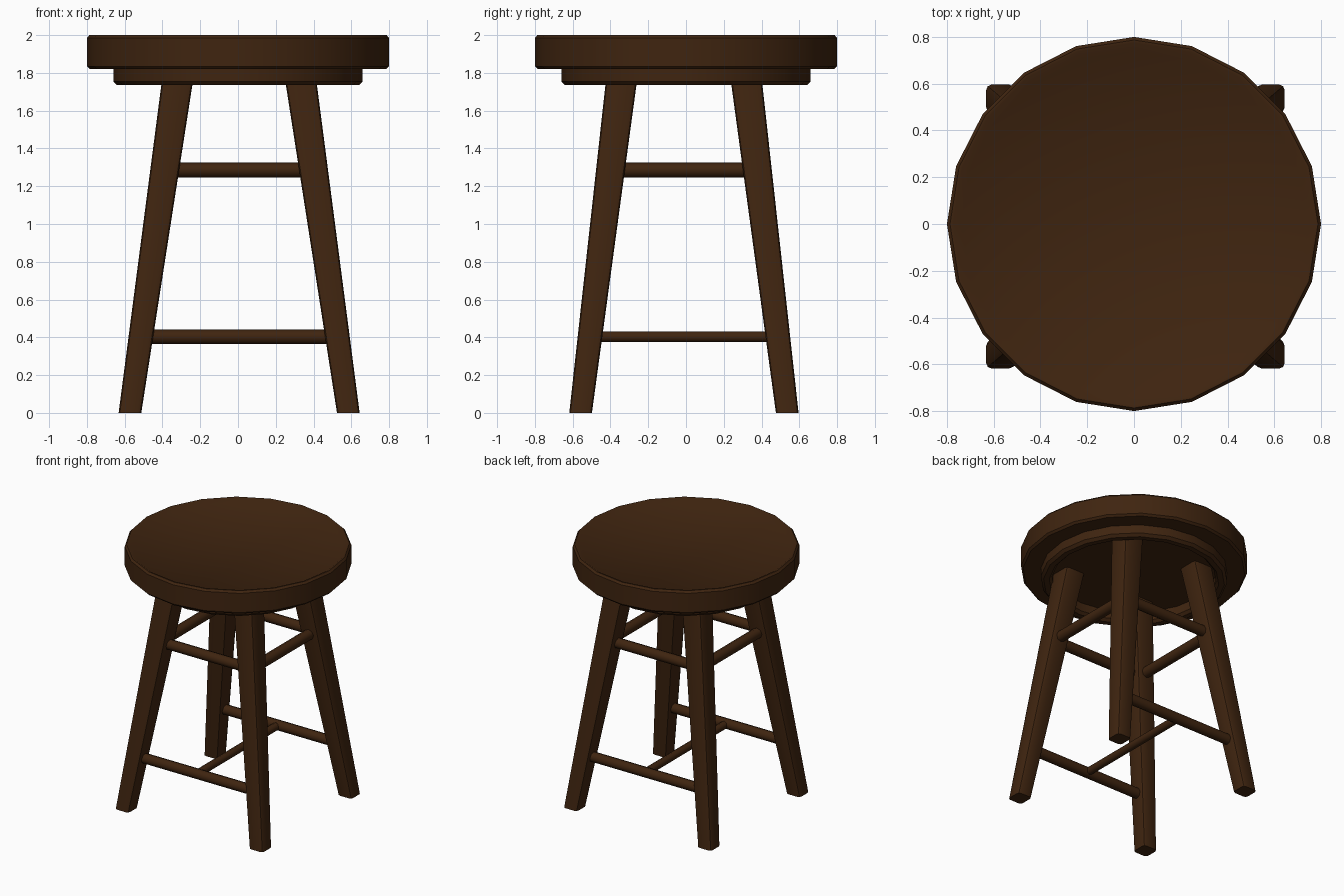
import bpy, bmesh, math
from mathutils import Vector

cube = bpy.data.objects.get("Cube")
if cube:
    bpy.data.objects.remove(cube, do_unlink=True)

wood = bpy.data.materials.new("dark_brown_wood")
wood.use_nodes = True
colour = (0.05, 0.018, 0.005, 1)
wood.diffuse_color = colour
wood.node_tree.nodes["Principled BSDF"].inputs["Base Color"].default_value = colour


def finish(name, bm, angle=30):
    """Turn a bmesh into a smooth-shaded wooden object."""
    bmesh.ops.recalc_face_normals(bm, faces=bm.faces)
    mesh = bpy.data.meshes.new(name)
    bm.to_mesh(mesh)
    bm.free()
    mesh.materials.append(wood)
    ob = bpy.data.objects.new(name, mesh)
    bpy.context.collection.objects.link(ob)
    bpy.ops.object.select_all(action='DESELECT')
    ob.select_set(True)
    bpy.context.view_layer.objects.active = ob
    bpy.ops.object.shade_smooth_by_angle(angle=math.radians(angle))
    return ob


def lathe(name, profile, closed=False, sides=20):
    """Spin an (r, z) profile round the z axis."""
    bm = bmesh.new()
    verts = [bm.verts.new((r, 0, z)) for r, z in profile]
    pairs = list(zip(verts, verts[1:] + verts[:1]))
    edges = [bm.edges.new(p) for p in (pairs if closed else pairs[:-1])]
    bmesh.ops.spin(bm, geom=verts + edges, axis=(0, 0, 1), cent=(0, 0, 0),
                   angle=math.tau, steps=sides, use_merge=True)
    bmesh.ops.remove_doubles(bm, verts=bm.verts, dist=0.0005)
    return finish(name, bm, 40)


# Round seat with a raised lip, and the hollow apron ring under it
lathe("seat", [(0, 1.82), (0.785, 1.82), (0.8, 1.835), (0.8, 1.985),
               (0.787, 2.0), (0.775, 2.0), (0.74, 1.978), (0, 1.978)])
lathe("apron_ring", [(0.66, 1.83), (0.66, 1.755), (0.64, 1.735),
                     (0.6, 1.735), (0.58, 1.755), (0.58, 1.83)], closed=True)

# Splayed, tapered legs
OFFSET = Vector((0.006, -0.011, 0))
LEG_TOP = 1.825


def leg_centre(sx, sy, z):
    return OFFSET + Vector((sx * (0.578 - 0.143 * z), sy * (0.547 - 0.123 * z), z))


def leg(name, sx, sy):
    bm = bmesh.new()
    bmesh.ops.create_cube(bm, size=2)
    for v in bm.verts:
        z = LEG_TOP if v.co.z > 0 else 0
        half = 0.06 + 0.0128 * z
        v.co = leg_centre(sx, sy, z) + Vector((v.co.x * half, v.co.y * half, 0))
    long_edges = [e for e in bm.edges if abs(e.verts[0].co.z - e.verts[1].co.z) > 1]
    bmesh.ops.bevel(bm, geom=long_edges, offset=0.022, segments=2,
                    profile=0.5, affect='EDGES')
    finish(name, bm)


def rung(name, a, b, radius):
    """Round bar between two points."""
    bm = bmesh.new()
    bmesh.ops.create_cone(bm, cap_ends=True, segments=8, radius1=radius,
                          radius2=radius, depth=(b - a).length)
    turn = (b - a).to_track_quat('Z', 'Y')
    for v in bm.verts:
        v.co = turn @ v.co + (a + b) / 2
    finish(name, bm, 50)


corners = {"front_right": (-1, -1), "front_left": (1, -1),
           "back_left": (1, 1), "back_right": (-1, 1)}
for label, (sx, sy) in corners.items():
    leg(label + "_leg", sx, sy)

# Four upper rungs, one on each side
ring = list(corners.values())
for side, a, b in zip(("front", "left", "back", "right"), ring, ring[1:] + ring[:1]):
    rung(side + "_upper_rung", leg_centre(*a, 1.285), leg_centre(*b, 1.285), 0.04)

# Lower front and back rungs joined by a middle stretcher
LOW = 0.403
for side, sy in (("front", -1), ("back", 1)):
    rung(side + "_lower_rung", leg_centre(-1, sy, LOW), leg_centre(1, sy, LOW), 0.039)
rung("middle_stretcher", leg_centre(0, -1, LOW), leg_centre(0, 1, LOW), 0.029)
